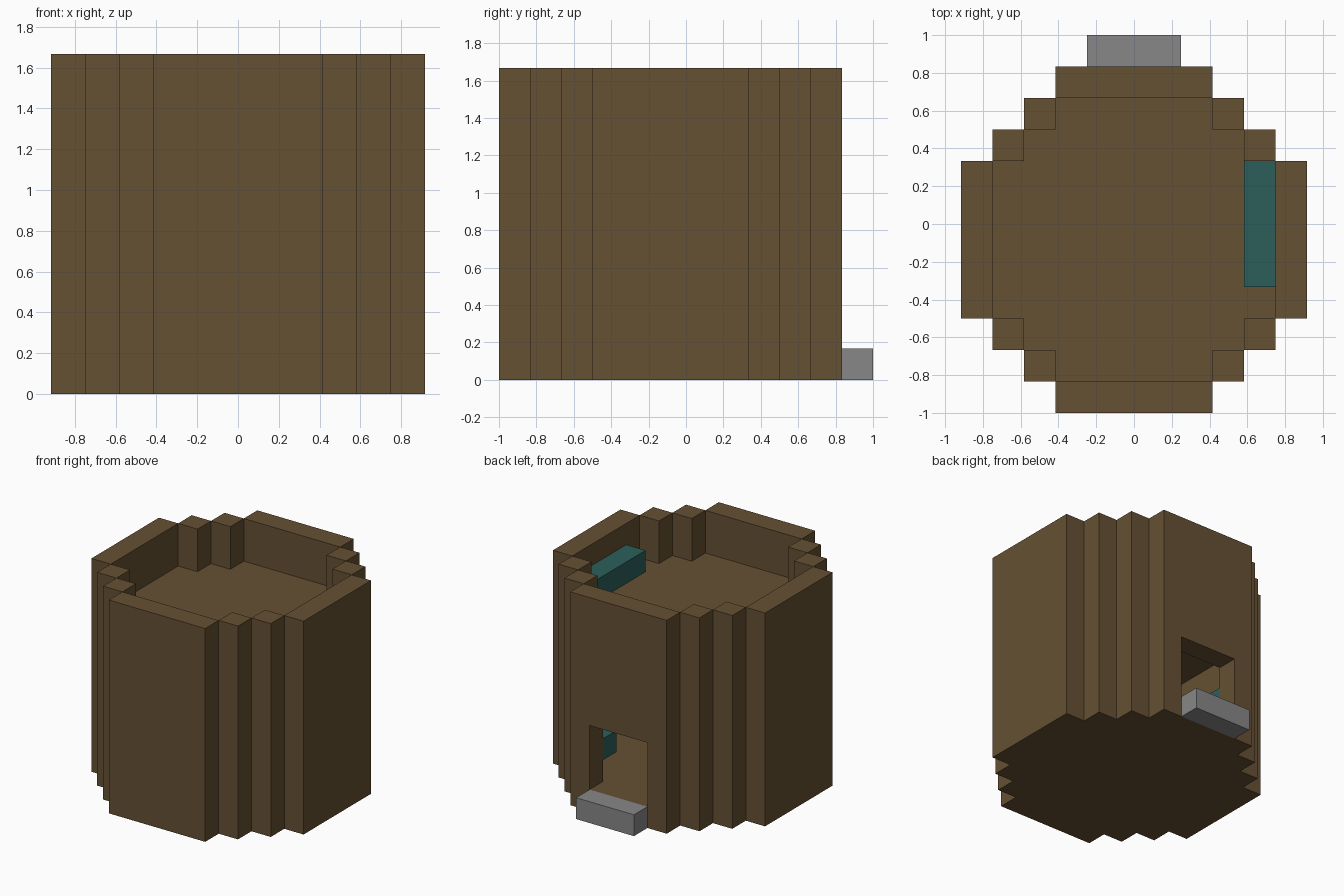
import bpy, bmesh

U = 1 / 6        # one building block
TOP = 10         # wall height in blocks

if "Cube" in bpy.data.objects:
    bpy.data.objects.remove(bpy.data.objects["Cube"], do_unlink=True)


def material(name, rgb):
    m = bpy.data.materials.new(name)
    m.use_nodes = True
    m.diffuse_color = (*rgb, 1)
    m.node_tree.nodes["Principled BSDF"].inputs["Base Color"].default_value = (*rgb, 1)
    return m


BROWN = material("brown", (0.133, 0.082, 0.033))
TEAL = material("teal", (0.025, 0.114, 0.105))
GREY = material("grey", (0.242, 0.242, 0.242))


def prism(name, outline, z0, z1, mat):
    """Extrude a flat outline, given in blocks, from z0 up to z1."""
    bm = bmesh.new()
    face = bm.faces.new([bm.verts.new((x * U, y * U, z0 * U)) for x, y in outline])
    new = bmesh.ops.extrude_face_region(bm, geom=[face])["geom"]
    verts = [v for v in new if isinstance(v, bmesh.types.BMVert)]
    bmesh.ops.translate(bm, verts=verts, vec=(0, 0, (z1 - z0) * U))
    bmesh.ops.recalc_face_normals(bm, faces=bm.faces)
    mesh = bpy.data.meshes.new(name)
    bm.to_mesh(mesh)
    bm.free()
    mesh.materials.append(mat)
    obj = bpy.data.objects.new(name, mesh)
    bpy.context.scene.collection.objects.link(obj)
    return obj


def box(name, x0, x1, y0, y1, z0, z1, mat):
    return prism(name, [(x0, y0), (x1, y0), (x1, y1), (x0, y1)], z0, z1, mat)


def pair(name, x0, x1, y0, y1, z0, z1, mat):
    box("left_" + name, x0, x1, y0, y1, z0, z1, mat)
    box("right_" + name, -x1, -x0, y0, y1, z0, z1, mat)


# Straight walls
box("front_wall", -2.5, 2.5, -6, -5, 0, TOP, BROWN)
back_wall = box("back_wall", -2.5, 2.5, 4, 5, 0, TOP, BROWN)
pair("side_wall", 4.5, 5.5, -3, 2, 0, TOP, BROWN)

# Stepped corner columns
for name, x, y in (("back_outer", 3.5, 2), ("back_inner", 2.5, 3),
                   ("front_outer", 3.5, -4), ("front_inner", 2.5, -5)):
    pair(name + "_column", x, x + 1, y, y + 1, 0, TOP, BROWN)

# Doorway cut through the back wall
cutter = box("doorway_cutter", -1.5, 1.5, 3, 6, 1, 4, BROWN)
cut = back_wall.modifiers.new("doorway", "BOOLEAN")
cut.object = cutter
cut.solver = "EXACT"
bpy.context.view_layer.objects.active = back_wall
bpy.ops.object.modifier_apply(modifier=cut.name)
bpy.data.objects.remove(cutter, do_unlink=True)

# Floors that fill the stepped interior
half = [(2.5, -5), (2.5, -4), (3.5, -4), (3.5, -3), (4.5, -3),
        (4.5, 2), (3.5, 2), (3.5, 3), (2.5, 3), (2.5, 4)]
interior = half + [(-x, y) for x, y in reversed(half)]
prism("ground_floor", interior, 0, 1, BROWN)
prism("upper_floor", interior, 7, 8, BROWN)

# Door step, roof bench and the blocks beside the doorway
box("door_step", -1.5, 1.5, 5, 6, 0, 1, GREY)
box("roof_bench", 3.5, 4.5, -2, 2, 8, 9, TEAL)
pair("doorway_block", 1.5, 2.5, 3, 4, 2, 3, TEAL)
